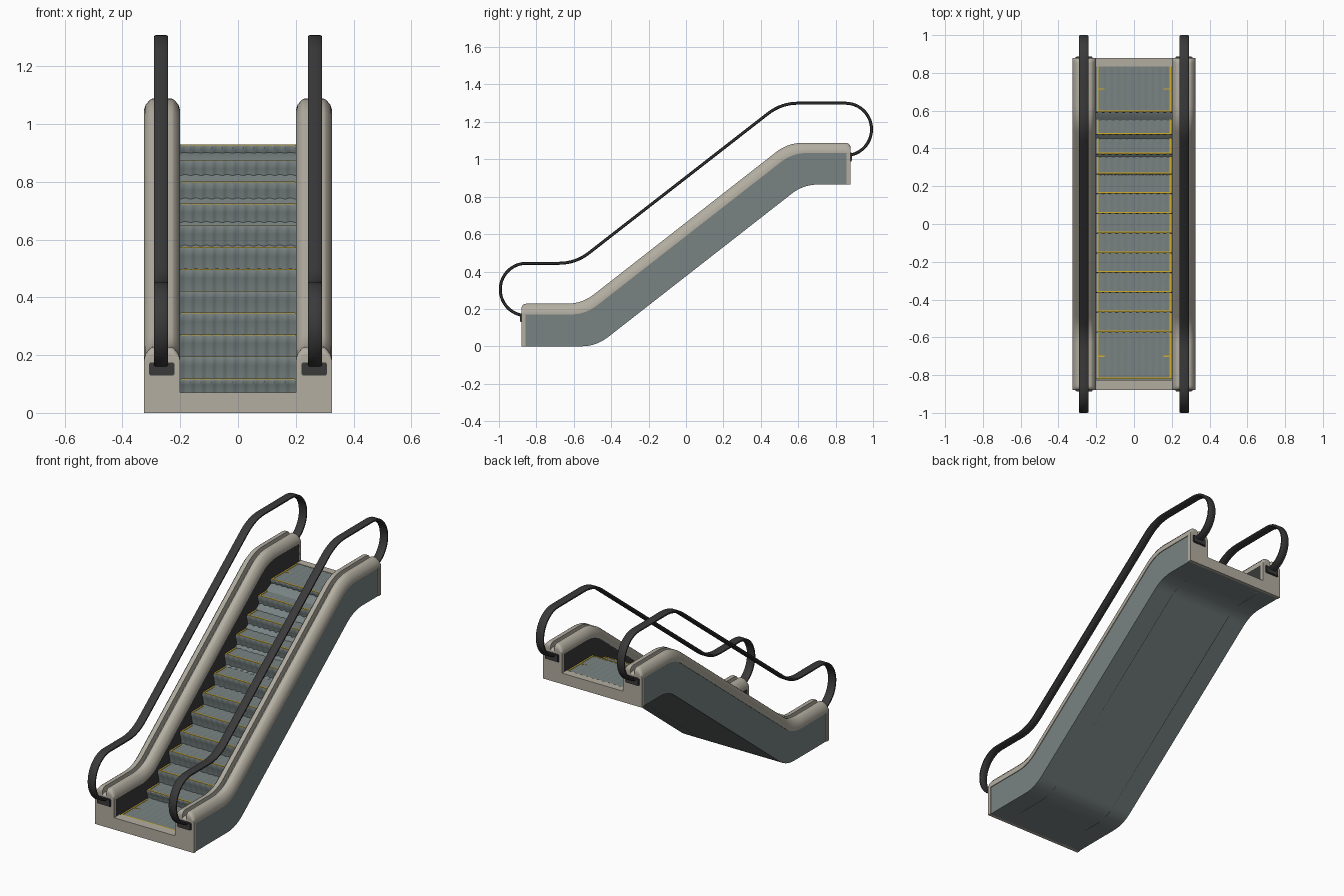
import bpy, bmesh, math
from mathutils import Vector

if "Cube" in bpy.data.objects:
    bpy.data.objects.remove(bpy.data.objects["Cube"])


def mat(name, c):
    m = bpy.data.materials.new(name)
    m.diffuse_color = (*c, 1)
    m.use_nodes = True
    m.node_tree.nodes["Principled BSDF"].inputs["Base Color"].default_value = m.diffuse_color
    return m


BEIGE = mat("beige_trim", (0.45, 0.42, 0.355))
STEEL = mat("grey_green_steel", (0.19, 0.225, 0.225))
DARK = mat("dark_rubber", (0.042, 0.042, 0.042))
YELLOW = mat("yellow_marking", (0.65, 0.42, 0.02))


def finish(bm, name, m, smooth=35, recalc=True):
    if recalc:
        bmesh.ops.recalc_face_normals(bm, faces=bm.faces)
    me = bpy.data.meshes.new(name)
    bm.to_mesh(me)
    bm.free()
    me.materials.append(m)
    ob = bpy.data.objects.new(name, me)
    bpy.context.collection.objects.link(ob)
    bpy.context.view_layer.objects.active = ob
    ob.select_set(True)
    bpy.ops.object.shade_smooth_by_angle(angle=math.radians(smooth))
    ob.select_set(False)
    return ob


def add_box(bm, x0, x1, y0, y1, z0, z1):
    vs = bmesh.ops.create_cube(bm, size=1)["verts"]
    for v in vs:
        v.co = Vector(((x0 + x1) / 2 + v.co.x * (x1 - x0),
                       (y0 + y1) / 2 + v.co.y * (y1 - y0),
                       (z0 + z1) / 2 + v.co.z * (z1 - z0)))


def fillet(pts, radii, n=8):
    """Round the inner corners of a (y, z) polyline."""
    p = [Vector(q) for q in pts]
    out = [p[0]]
    for i in range(1, len(p) - 1):
        a = p[i] + (p[i - 1] - p[i]).normalized() * min(radii[i - 1], (p[i - 1] - p[i]).length)
        b = p[i] + (p[i + 1] - p[i]).normalized() * min(radii[i - 1], (p[i + 1] - p[i]).length)
        for k in range(n + 1):
            t = k / n
            out.append(a * (1 - t) ** 2 + p[i] * 2 * t * (1 - t) + b * t * t)
    out.append(p[-1])
    return out


def loft(name, m, rings, smooth=35):
    """Closed cross-section rings joined into a capped solid."""
    bm = bmesh.new()
    vr = [[bm.verts.new(c) for c in r] for r in rings]
    n = len(vr[0])
    for a, b in zip(vr, vr[1:]):
        for j in range(n):
            bm.faces.new((a[j], a[(j + 1) % n], b[(j + 1) % n], b[j]))
    bm.faces.new(vr[0])
    bm.faces.new(vr[-1])
    bmesh.ops.remove_doubles(bm, verts=bm.verts, dist=1e-5)
    return finish(bm, name, m, smooth)


def line(z0, k0, k1, z1, end=0.862):
    return fillet([(-end, z0), (k0, z0), (k1, z1), (end, z1)], [0.08, 0.08])


def wall(name, m, lo, hi, x0, x1):
    loft(name, m, [[(x0, a.x, a.y), (x1, a.x, a.y), (x1, b.x, b.y), (x0, b.x, b.y)]
                   for a, b in zip(lo, hi)])


# Key lines along the escalator
bottom = line(0, -0.48, 0.628, 0.865)
panel_top = line(0.172, -0.538, 0.57, 1.036)
belly_top = line(0.05, -0.50, 0.60, 0.915)

# Belly under the steps
wall("underside_truss", STEEL, bottom, belly_top, -0.205, 0.205)

# Cap lines with rounded ends
cap_r = [0.03, 0.08, 0.08, 0.03]
cap_lo = fillet([(-0.88, 0.17), (-0.88, 0.17), (-0.538, 0.17), (0.57, 1.034), (0.88, 1.034), (0.88, 1.034)], cap_r)
cap_hi = fillet([(-0.88, 0.185), (-0.88, 0.228), (-0.556, 0.228), (0.545, 1.088), (0.88, 1.088), (0.88, 1.05)], cap_r)
# Cap section: x offset from its centre, height fraction (with a centre groove)
cap_sec = [(-0.063, 0), (0.063, 0), (0.063, 0.25), (0.057, 0.6), (0.042, 0.93), (0.034, 1), (0.013, 1),
           (0.013, 0.4), (-0.013, 0.4), (-0.013, 1), (-0.034, 1), (-0.042, 0.93), (-0.057, 0.6), (-0.063, 0.25)]

# Handrail centre path: end loops and a sloping run
rail = [Vector((-0.853 + 0.14 * math.cos(a), 0.304 + 0.14 * math.sin(a)))
        for a in [math.radians(-101 - 169 * k / 24) for k in range(25)]]
rail += fillet([(-0.853, 0.444), (-0.59, 0.444), (0.51, 1.3), (0.852, 1.3)], [0.09, 0.09])[1:]
rail += [Vector((0.852 + 0.14 * math.cos(a), 1.16 + 0.14 * math.sin(a)))
         for a in [math.radians(90 - 169 * k / 24) for k in range(1, 25)]]
rail_sec = [(-0.0245, -0.004), (-0.019, -0.008), (0.019, -0.008), (0.0245, -0.004),
            (0.0245, 0.004), (0.019, 0.008), (-0.019, 0.008), (-0.0245, 0.004)]

for side, s in (("left", -1), ("right", 1)):
    # Outer panel, inner skirt and cap
    wall(side + "_side_panel", STEEL, bottom, panel_top, s * 0.203, s * 0.322)
    wall(side + "_inner_skirt", DARK, bottom, panel_top, s * 0.2, s * 0.204)
    loft(side + "_balustrade_cap", BEIGE,
         [[(s * 0.263 + x, a.x + (b.x - a.x) * f, a.y + (b.y - a.y) * f) for x, f in cap_sec]
          for a, b in zip(cap_lo, cap_hi)])

    # Handrail
    rings = []
    for i, p in enumerate(rail):
        t = (rail[min(i + 1, len(rail) - 1)] - rail[max(i - 1, 0)]).normalized()
        n = Vector((-t.y, t.x))
        rings.append([(s * 0.2665 + x, p.x + n.x * h, p.y + n.y * h) for x, h in rail_sec])
    loft(side + "_handrail", DARK, rings, 50)

    # Handrail inlet boxes at both ends
    bm = bmesh.new()
    for y, z in ((-0.88, 0.152), (0.88, 1.012)):
        add_box(bm, s * 0.264 - 0.045, s * 0.264 + 0.045, y - 0.008, y + 0.008, z - 0.023, z + 0.023)
    bmesh.ops.bevel(bm, geom=bm.edges[:], offset=0.004, segments=2, affect='EDGES')
    finish(bm, side + "_handrail_inlets", DARK)

    # End posts
    bm = bmesh.new()
    for y, z in ((-0.869, 0), (0.869, 0.865)):
        add_box(bm, s * 0.263 - 0.063, s * 0.263 + 0.063, y - 0.011, y + 0.011, z, z + 0.176)
    finish(bm, side + "_end_posts", BEIGE)

# Sills across both landings
bm = bmesh.new()
add_box(bm, -0.202, 0.202, -0.88, -0.825, 0, 0.07)
add_box(bm, -0.202, 0.202, 0.835, 0.88, 0.865, 0.93)
finish(bm, "landing_sills", BEIGE)

# Steps: nosing position and tread height
ys = [-0.825, -0.575] + [-0.47 + 0.1045 * i for i in range(10)] + [0.59]
zs = [0.066, 0.118] + [0.195 + 0.0756 * i for i in range(10)] + [0.928]
ends = ys[1:] + [0.84]
prof = []  # y, z, rib depth in y, rib depth in z
for i, (y, z, e) in enumerate(zip(ys, zs, ends)):
    if i:
        h = z - zs[i - 1]
        for dy, f in ((0.014, 0), (0.011, 0.3), (0.005, 0.6), (0, 0.82)):
            prof.append((y + dy, zs[i - 1] + h * f, 0.006, 0))
    prof.append((y + 0.004, z, 0.003, 0.002))
    prof.append((e - 0.002, z, 0, 0.002))
bm = bmesh.new()
COLS = 66
grid = []
for y, z, ry, rz in prof:
    row = []
    for j in range(COLS + 1):
        w = 0.5 - 0.5 * math.cos(2 * math.pi * 11 * j / COLS)
        row.append(bm.verts.new((-0.2 + 0.4 * j / COLS, y + ry * w, z - rz * w)))
    grid.append(row)
for a, b in zip(grid, grid[1:]):
    for j in range(COLS):
        bm.faces.new((a[j], a[j + 1], b[j + 1], b[j]))
finish(bm, "ribbed_steps", STEEL, 40, False)

# Yellow safety borders on the treads
bm = bmesh.new()
for y, z, e in zip(ys, zs, ends):
    add_box(bm, -0.197, 0.197, y + 0.004, y + 0.012, z - 0.002, z + 0.001)
    for s in (-1, 1):
        add_box(bm, s * 0.193 - 0.004, s * 0.193 + 0.004, y + 0.012, e, z - 0.002, z + 0.001)
for y, z in ((-0.70, zs[0]), (0.715, zs[-1])):
    for s in (-1, 1):
        add_box(bm, s * 0.175 - 0.018, s * 0.175 + 0.018, y - 0.003, y + 0.003, z - 0.002, z + 0.001)
finish(bm, "yellow_step_borders", YELLOW)
